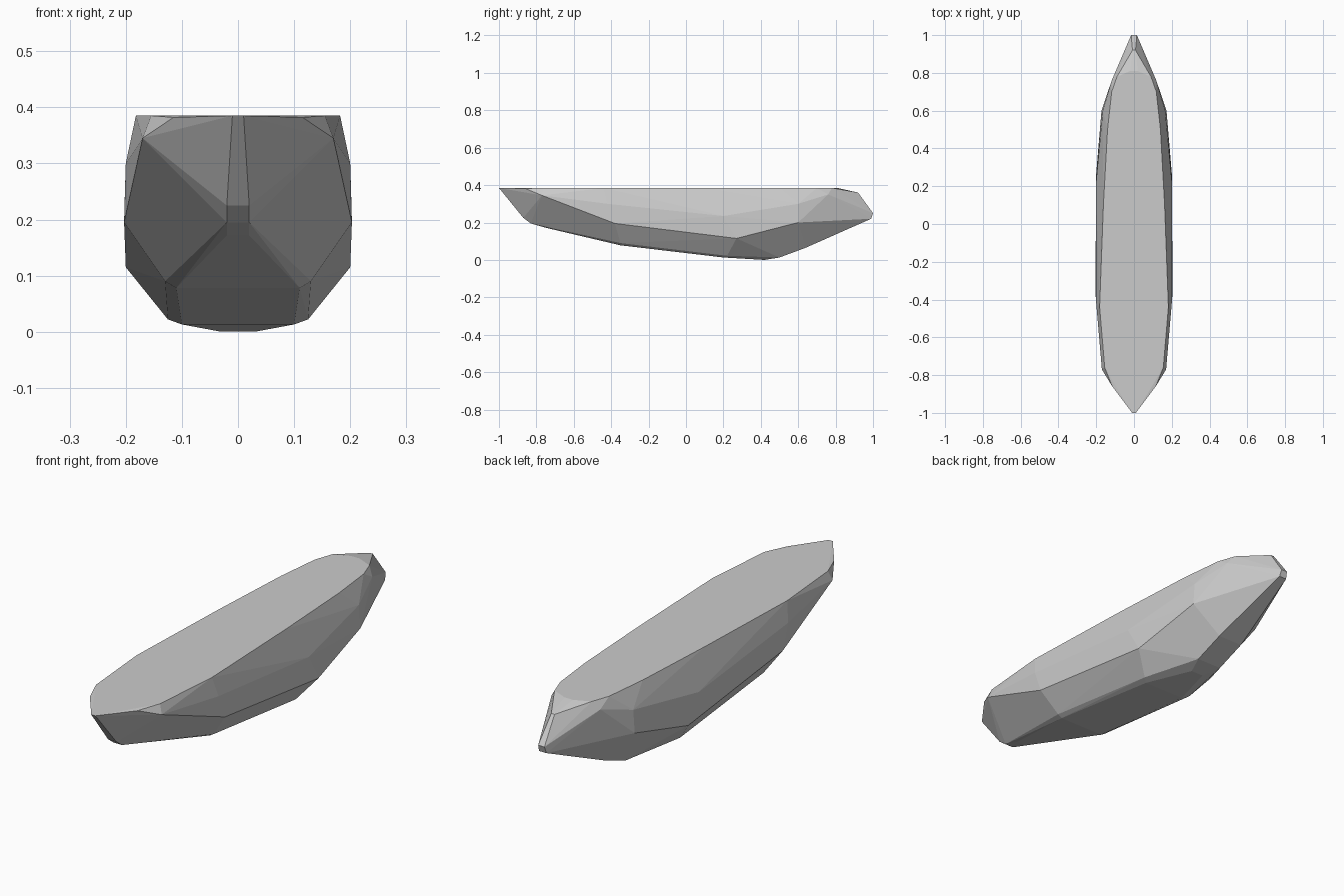
import bpy, bmesh, math

# Starboard half of the faceted hull: the port half is mirrored
deck = [(0.01, -1.0, 0.385), (0.115, -0.86, 0.382), (0.155, -0.76, 0.385), (0.182, -0.44, 0.385),
        (0.162, 0.1, 0.385), (0.14, 0.5, 0.385), (0.118, 0.7, 0.385), (0.09, 0.78, 0.385), (0.02, 0.81, 0.385)]
sides = [(0.17, -0.77, 0.345), (0.2, -0.42, 0.3), (0.203, -0.38, 0.195), (0.202, 0.2, 0.235),
         (0.2, 0.27, 0.115), (0.172, 0.6, 0.2), (0.165, 0.6, 0.3), (0.118, 0.76, 0.35)]
keel = [(0.02, -0.87, 0.225), (0.02, -0.83, 0.195), (0.02, -0.75, 0.172), (0.11, -0.35, 0.078),
        (0.13, -0.35, 0.09), (0.1, 0.2, 0.013), (0.125, 0.22, 0.022), (0.03, 0.42, 0.0),
        (0.06, 0.5, 0.013), (0.06, 0.64, 0.065)]
stern = [(0.018, 0.99, 0.22), (0.015, 1.0, 0.25), (0.008, 0.92, 0.36)]

# Hull skin stretched round the points
bm = bmesh.new()
for x, y, z in deck + sides + keel + stern:
    for s in (1, -1):
        bm.verts.new((s * x, y, z))
res = bmesh.ops.convex_hull(bm, input=bm.verts[:])
loose = [v for v in bm.verts if not v.link_faces]
bmesh.ops.delete(bm, geom=loose, context='VERTS')
bmesh.ops.dissolve_limit(bm, angle_limit=math.radians(1), verts=bm.verts[:], edges=bm.edges[:])
bmesh.ops.recalc_face_normals(bm, faces=bm.faces[:])
mesh = bpy.data.meshes.new("boat_hull")
bm.to_mesh(mesh)
bm.free()
hull = bpy.data.objects.new("boat_hull", mesh)
bpy.context.collection.objects.link(hull)
